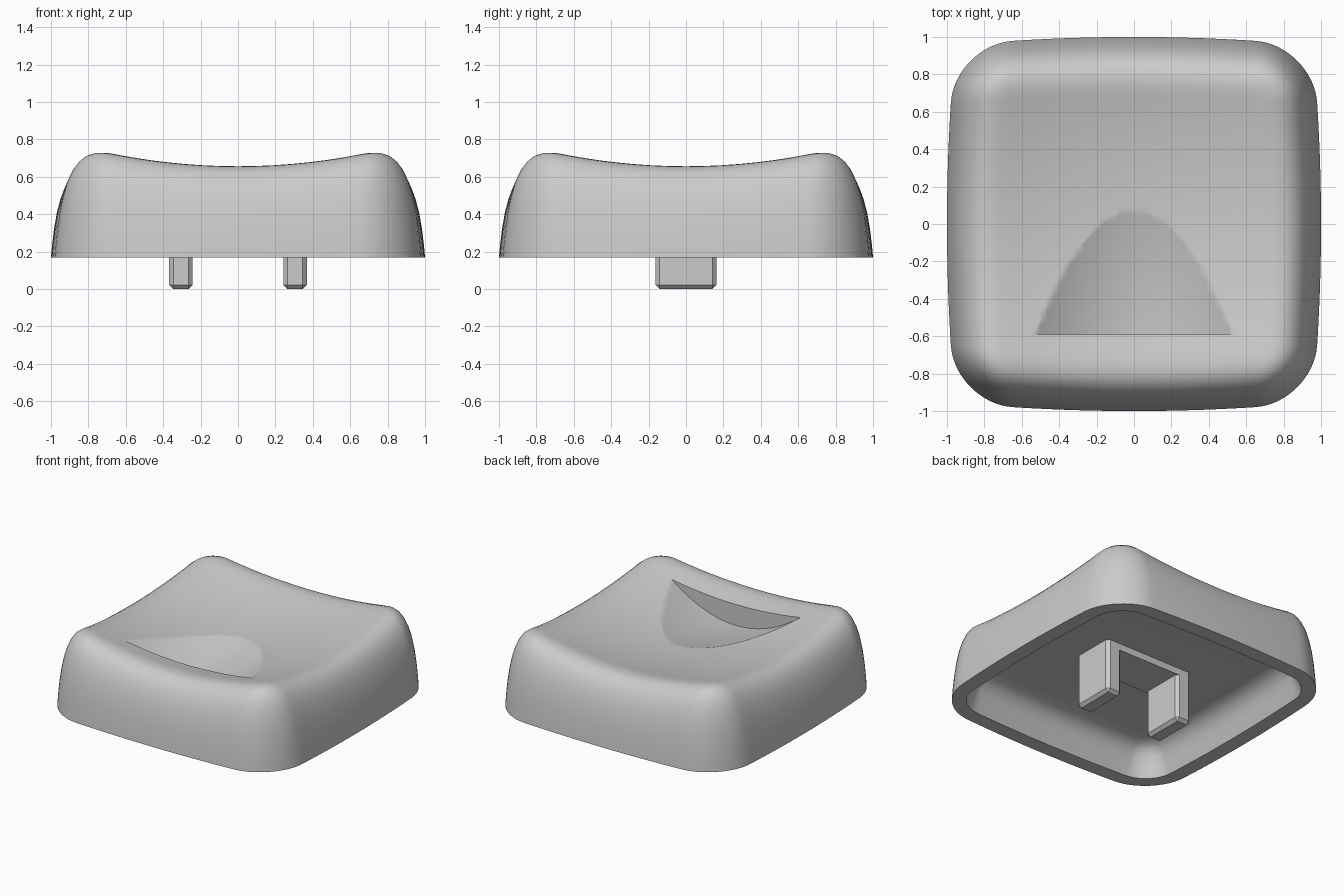
import bpy, bmesh, math

cube = bpy.data.objects.get("Cube")
if cube:
    bpy.data.objects.remove(cube)

RIM_Z, CEILING_Z = 0.17, 0.40
SCOOP_Y, SCOOP_LEN, SCOOP_DEPTH = -0.59, 0.66, 0.156

grey = bpy.data.materials.new("light_grey_plastic")
grey.use_nodes = True
colour = (0.6, 0.6, 0.6, 1)
grey.diffuse_color = colour
grey.node_tree.nodes["Principled BSDF"].inputs["Base Color"].default_value = colour


def make_object(name, bm):
    bmesh.ops.recalc_face_normals(bm, faces=bm.faces)
    mesh = bpy.data.meshes.new(name)
    bm.to_mesh(mesh)
    bm.free()
    mesh.materials.append(grey)
    obj = bpy.data.objects.new(name, mesh)
    bpy.context.collection.objects.link(obj)
    return obj


def activate(obj):
    bpy.ops.object.select_all(action='DESELECT')
    obj.select_set(True)
    bpy.context.view_layer.objects.active = obj


def dish(x, y):
    """Height of the concave top."""
    return 0.57 + 0.16 * (x * x + y * y)


def outline(inset, arc=12, side=14):
    """Rounded square with slightly bowed sides."""
    half = 1 - inset
    radius = max(0.32 - inset, 0.08)
    core = half - radius
    points = []
    for quarter in range(4):
        turn = quarter * math.pi / 2
        local = [(half, -core + 2 * core * i / side) for i in range(side)]
        for i in range(arc):
            a = math.pi / 2 * i / arc
            local.append((core + radius * math.cos(a), core + radius * math.sin(a)))
        for u, v in local:
            x = u * math.cos(turn) - v * math.sin(turn)
            y = u * math.sin(turn) + v * math.cos(turn)
            points.append((x * (1 - 0.045 * y * y), y * (1 - 0.045 * x * x)))
    return points


# Cap shell: rings from the ceiling, down the inner wall, up the outside, over the dish
rings = []
for inset, z in [(0.34, 0.40), (0.28, 0.397), (0.23, 0.383), (0.19, 0.355),
                 (0.16, 0.31), (0.14, 0.25), (0.11, RIM_Z)]:
    rings.append([(x, y, z) for x, y in outline(inset)])
for inset, rise in [(0, 0), (0.006, 0.12), (0.016, 0.27), (0.031, 0.43), (0.05, 0.57),
                    (0.073, 0.69), (0.1, 0.79), (0.13, 0.868), (0.165, 0.928),
                    (0.2, 0.965), (0.24, 0.988), (0.28, 0.998), (0.32, 1)]:
    rings.append([(x, y, RIM_Z + rise * (dish(x, y) - RIM_Z)) for x, y in outline(inset)])
steps = 14
for i in range(1, steps):
    s = 1 - i / steps
    rings.append([(x * s, y * s, dish(x * s, y * s)) for x, y in outline(0.32)])

bm = bmesh.new()
loops = [[bm.verts.new(p) for p in ring] for ring in rings]
count = len(loops[0])
for low, high in zip(loops, loops[1:]):
    for i in range(count):
        j = (i + 1) % count
        bm.faces.new((low[i], low[j], high[j], high[i]))
bm.faces.new(loops[0])
centre = bm.verts.new((0, 0, dish(0, 0)))
for i in range(count):
    bm.faces.new((loops[-1][i], loops[-1][(i + 1) % count], centre))
cap = make_object("cap_shell", bm)

# Scoop: trough with an upright front wall and a floor running out towards the back
bm = bmesh.new()
bmesh.ops.create_grid(bm, x_segments=32, y_segments=20, size=1)
for v in bm.verts:
    x = v.co.x * 0.62
    y = SCOOP_Y + (v.co.y + 1) * 0.4
    depth = SCOOP_DEPTH * (1 - (y - SCOOP_Y) / SCOOP_LEN) - 0.555 * x * x
    v.co = (x, y, dish(x, y) - depth)
top = bmesh.ops.extrude_face_region(bm, geom=bm.faces[:])
for v in top["geom"]:
    if isinstance(v, bmesh.types.BMVert):
        v.co.z = 1.2
cutter = make_object("scoop_cutter", bm)
cutter.hide_render = True

activate(cap)
cut = cap.modifiers.new("scoop", 'BOOLEAN')
cut.operation = 'DIFFERENCE'
cut.solver = 'EXACT'
cut.object = cutter
bpy.ops.object.modifier_apply(modifier=cut.name)
bpy.data.objects.remove(cutter)
bpy.ops.object.shade_smooth_by_angle(angle=math.radians(38))


# Mounting clip under the cap
def box(name, low, high, chamfer):
    bm = bmesh.new()
    bmesh.ops.create_cube(bm, size=1)
    for v in bm.verts:
        v.co = [(a + b) / 2 + c * (b - a) for a, b, c in zip(low, high, v.co)]
    if chamfer:
        bmesh.ops.bevel(bm, geom=bm.edges[:], offset=chamfer, segments=1, affect='EDGES')
    return make_object(name, bm)


for name, x in (("left_leg", 0.305), ("right_leg", -0.305)):
    box(name, (x - 0.063, -0.163, 0), (x + 0.063, 0.163, CEILING_Z + 0.03), 0.022)
box("leg_bridge", (-0.345, -0.163, CEILING_Z - 0.05), (0.345, 0.163, CEILING_Z + 0.02), 0)
